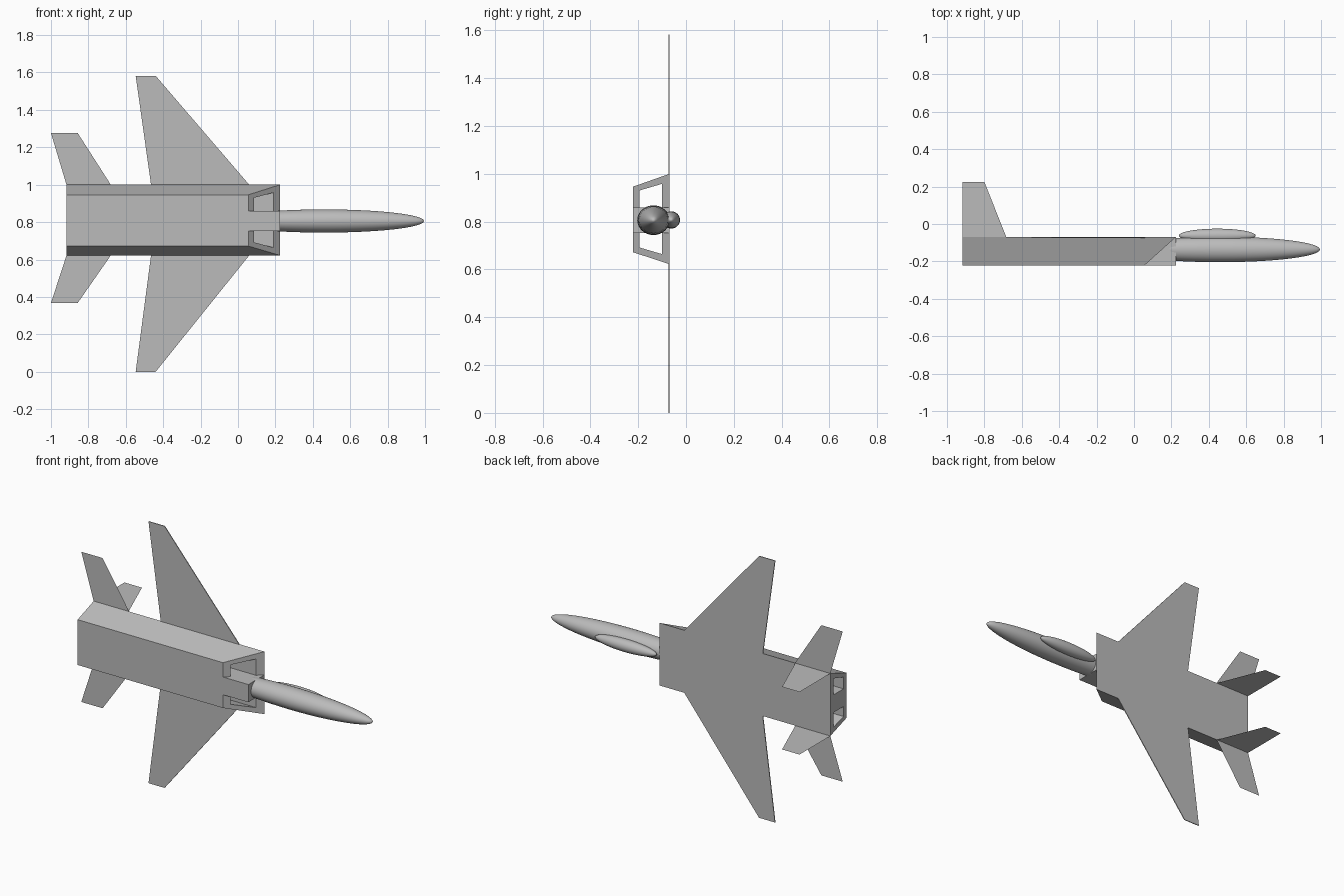
import bpy, bmesh, math
from mathutils import Vector, Matrix

if "Cube" in bpy.data.objects:
    bpy.data.objects.remove(bpy.data.objects["Cube"])

grey = bpy.data.materials.new("light_grey")
grey.diffuse_color = (0.5, 0.5, 0.5, 1)
grey.use_nodes = True
grey.node_tree.nodes["Principled BSDF"].inputs["Base Color"].default_value = grey.diffuse_color

TOP, BOT = -0.069, -0.222        # deck and belly (y)
HI, LO = 1.0, 0.622              # deck edges (z)
REAR, LIP, CHIN = -0.917, 0.225, 0.055   # tail end, upper and lower intake edge (x)
C_HI, C_LO = 0.859, 0.752        # centre wall between the ducts (z)


def finish(name, bm):
    bmesh.ops.recalc_face_normals(bm, faces=bm.faces)
    mesh = bpy.data.meshes.new(name)
    bm.to_mesh(mesh)
    bm.free()
    mesh.materials.append(grey)
    obj = bpy.data.objects.new(name, mesh)
    bpy.context.collection.objects.link(obj)
    return obj


def plate(name, points, depth=None):
    """Flat outline, optionally extruded by a vector."""
    bm = bmesh.new()
    face = bm.faces.new([bm.verts.new(p) for p in points])
    if depth:
        new = bmesh.ops.extrude_face_region(bm, geom=[face], use_keep_orig=True)["geom"]
        bmesh.ops.translate(bm, vec=depth, verts=[v for v in new if isinstance(v, bmesh.types.BMVert)])
    return finish(name, bm)


def ellipsoid(name, centre, radii):
    """Smooth ellipsoid with its poles along x."""
    bm = bmesh.new()
    bmesh.ops.create_uvsphere(bm, u_segments=32, v_segments=24, radius=1,
                              matrix=Matrix.Rotation(math.pi / 2, 4, 'Y'))
    for v in bm.verts:
        v.co = Vector(centre) + v.co * Vector(radii)
    for f in bm.faces:
        f.smooth = True
    return finish(name, bm)


# Fuselage: trapezoid section with two open ducts and a raked intake
section = [(BOT, 0.672), (BOT, 0.946), (TOP, HI), (TOP, LO),
           (-0.195, C_HI), (-0.195, 0.93), (-0.10, 0.958), (-0.10, C_HI),
           (-0.195, 0.692), (-0.195, C_LO), (-0.10, C_LO), (-0.10, 0.664)]
bm = bmesh.new()
verts = [bm.verts.new((REAR, y, z)) for y, z in section]
frame = [bm.faces.new([verts[i] for i in loop]) for loop in
         [(0, 1, 5, 4, 9, 8), (1, 2, 6, 5), (2, 3, 11, 10, 7, 6), (3, 0, 8, 11), (4, 7, 10, 9)]]
new = bmesh.ops.extrude_face_region(bm, geom=frame, use_keep_orig=True)["geom"]
for v in new:
    if isinstance(v, bmesh.types.BMVert):
        v.co.x = CHIN + (LIP - CHIN) * (v.co.y - BOT) / (TOP - BOT)
finish("fuselage", bm)

# Square-ended centre wall in front of the raked intake
plate("intake_splitter", [(CHIN, BOT, C_LO), (LIP, BOT, C_LO), (LIP, TOP, C_LO)],
      (0, 0, C_HI - C_LO))

# Nose and canopy
ellipsoid("nose", (0.46, -0.136, 0.806), (0.535, 0.068, 0.062))
ellipsoid("canopy", (0.445, -0.062, 0.807), (0.205, 0.037, 0.036))

# Wings, tailplanes and upright fins on both deck edges
for side, root, wing_tip, tail_tip in [("upper", HI, 1.582, 1.276), ("lower", LO, 0.0, 0.368)]:
    plate(side + "_wing", [(-0.465, TOP, root), (0.06, TOP, root),
                           (-0.44, TOP, wing_tip), (-0.547, TOP, wing_tip)], (0, -0.005, 0))
    plate(side + "_tailplane", [(REAR, TOP, root), (-0.68, TOP, root),
                                (-0.857, TOP, tail_tip), (-1.0, TOP, tail_tip)])
    plate(side + "_fin", [(REAR, TOP, root), (-0.683, TOP, root),
                          (-0.80, 0.225, root), (REAR, 0.225, root)])
